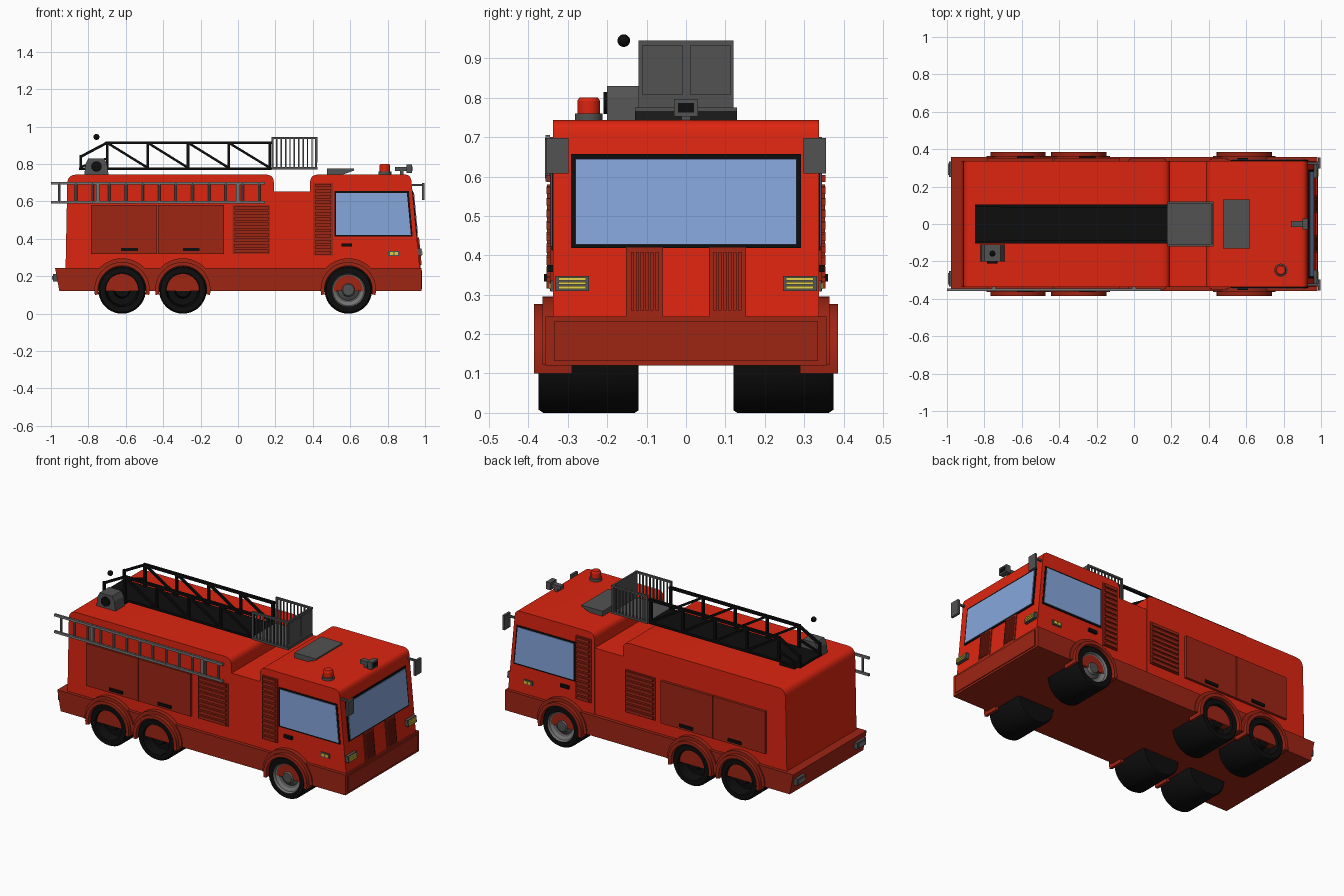
import bpy, bmesh, math
from mathutils import Vector, Matrix

if "Cube" in bpy.data.objects:
    bpy.data.objects.remove(bpy.data.objects["Cube"])

COLOURS = {"red": (0.72, 0.018, 0.005), "dark_red": (0.34, 0.018, 0.007), "black": (0.004, 0.004, 0.004),
           "grey": (0.085, 0.085, 0.085), "light_grey": (0.18, 0.175, 0.175),
           "glass_blue": (0.24, 0.38, 0.72), "lamp_yellow": (0.75, 0.60, 0.06)}
NAMES = list(COLOURS)
MATS = []
for n, c in COLOURS.items():
    m = bpy.data.materials.new(n)
    m.diffuse_color = (*c, 1)
    m.use_nodes = True
    m.node_tree.nodes["Principled BSDF"].inputs["Base Color"].default_value = m.diffuse_color
    MATS.append(m)


class Part:
    """Collects several simple solids into one named object."""
    def __init__(self, name):
        self.name, self.bm = name, bmesh.new()

    def prism(self, pts, y0, y1, mat):          # xz profile swept along y
        a = [self.bm.verts.new((x, y0, z)) for x, z in pts]
        b = [self.bm.verts.new((x, y1, z)) for x, z in pts]
        n = len(pts)
        faces = [self.bm.faces.new(a), self.bm.faces.new(b[::-1])]
        faces += [self.bm.faces.new((a[i], b[i], b[(i + 1) % n], a[(i + 1) % n])) for i in range(n)]
        for f in faces:
            f.material_index = NAMES.index(mat)
        return self

    def box(self, x0, x1, y0, y1, z0, z1, mat):
        return self.prism([(x0, z0), (x1, z0), (x1, z1), (x0, z1)], y0, y1, mat)

    def rod(self, p, q, r, mat, sides=4, r2=None):
        p, q = Vector(p), Vector(q)
        d = q - p
        M = Matrix.Translation((p + q) / 2) @ d.to_track_quat('Z', 'Y').to_matrix().to_4x4()
        if sides == 4:
            M = M @ Matrix.Rotation(math.pi / 4, 4, 'Z')
        out = bmesh.ops.create_cone(self.bm, cap_ends=True, segments=sides, radius1=r,
                                    radius2=r if r2 is None else r2, depth=d.length, matrix=M)
        for f in {f for v in out["verts"] for f in v.link_faces}:
            f.material_index = NAMES.index(mat)
        return self

    def lathe(self, prof, centre, sign, n=40):   # prof: (radius, y, colour of next band)
        rings = []
        for r, y, _ in prof:
            if r == 0:
                rings.append([self.bm.verts.new((centre[0], sign * y, centre[1]))] * n)
            else:
                rings.append([self.bm.verts.new((centre[0] + r * math.cos(2 * math.pi * i / n), sign * y,
                              centre[1] + r * math.sin(2 * math.pi * i / n))) for i in range(n)])
        for k in range(len(prof) - 1):
            for i in range(n):
                j = (i + 1) % n
                q = [rings[k][i], rings[k][j], rings[k + 1][j], rings[k + 1][i]]
                f = self.bm.faces.new(list(dict.fromkeys(q)))
                f.material_index = NAMES.index(prof[k][2])
        return self

    def done(self, smooth=False):
        bmesh.ops.recalc_face_normals(self.bm, faces=self.bm.faces)
        me = bpy.data.meshes.new(self.name)
        self.bm.to_mesh(me)
        self.bm.free()
        for m in MATS:
            me.materials.append(m)
        ob = bpy.data.objects.new(self.name, me)
        bpy.context.collection.objects.link(ob)
        if smooth:
            bpy.ops.object.select_all(action='DESELECT')
            ob.select_set(True)
            bpy.context.view_layer.objects.active = ob
            bpy.ops.object.shade_smooth_by_angle(angle=math.radians(35))
        return ob


def rounded(pts):
    """pts: (x, z, rounding); rounds the profile corners."""
    out = []
    for i, (x, z, r) in enumerate(pts):
        c = Vector((x, z))
        if not r:
            out.append((x, z))
            continue
        a = c + (Vector(pts[i - 1][:2]) - c).normalized() * r
        b = c + (Vector(pts[(i + 1) % len(pts)][:2]) - c).normalized() * r
        for k in range(6):
            t = k / 5
            out.append(tuple(a * (1 - t) ** 2 + c * 2 * t * (1 - t) + b * t * t))
    return out


def fx(z):                                       # cab front slope
    return 0.972 - (z - 0.24) * 0.095


def front_plate(p, y0, y1, z0, z1, off, mat):
    p.prism([(fx(z0) - 0.01, z0), (fx(z0) + off, z0), (fx(z1) + off, z1), (fx(z1) - 0.01, z1)], y0, y1, mat)


# Main volumes
Part("lower_skirt").prism([(-0.955, 0.12), (0.98, 0.12), (0.98, 0.245), (-0.978, 0.245)],
                          -0.357, 0.357, "dark_red").done()
Part("rear_body").prism(rounded([(-0.922, 0.24, 0), (0.192, 0.24, 0), (0.192, 0.744, 0.045), (-0.912, 0.744, 0.05)]),
                        -0.338, 0.338, "red").done(True)
Part("middle_body").box(0.18, 0.40, -0.335, 0.335, 0.24, 0.652, "red").done()
Part("cab").prism(rounded([(0.385, 0.24, 0), (fx(0.24), 0.24, 0), (fx(0.744), 0.744, 0.035), (0.385, 0.744, 0.045)]),
                  -0.338, 0.338, "red").done(True)
Part("front_bumper_panel").box(0.975, 0.985, -0.335, 0.335, 0.132, 0.232, "dark_red").done()

# Wheels and arches
AXLES = (-0.62, -0.295, 0.59)
tyre = [(0, 0.12, "black"), (0.12, 0.12, "black"), (0.127, 0.13, "black"), (0.127, 0.362, "black"),
        (0.119, 0.374, "black")]
front_hub = [(0.09, 0.374, "light_grey"), (0.084, 0.36, "light_grey"), (0.066, 0.352, "grey"),
             (0.056, 0.340, "grey"), (0.036, 0.350, "light_grey"), (0.03, 0.366, "grey"), (0, 0.366, "grey")]
rear_hub = [(0.09, 0.374, "black"), (0.08, 0.31, "black"), (0.045, 0.31, "black"),
            (0.038, 0.35, "black"), (0, 0.35, "black")]
for i, x in enumerate(AXLES):
    for s, side in ((-1, "right"), (1, "left")):
        Part(f"wheel_{i}_{side}").lathe(tyre + (front_hub if i == 2 else rear_hub), (x, 0.127), s).done(True)
        arc = [math.radians(-11 + 202 * k / 24) for k in range(25)]
        for lo, hi, y in ((0.128, 0.148, 0.386), (0.14, 0.168, 0.364)):
            ring = [(x + hi * math.cos(a), 0.128 + hi * math.sin(a)) for a in arc]
            ring += [(x + lo * math.cos(a), 0.128 + lo * math.sin(a)) for a in reversed(arc)]
            if y < 0.37:
                ring = [(px, max(pz, 0.121)) for px, pz in ring]
            Part(f"wheel_arch_{i}_{side}").prism(ring, s * 0.29, s * y, "dark_red").done(True)

# Side details, both sides
for s, side in ((-1, "right"), (1, "left")):
    w = Part(f"side_window_{side}")
    for g, y, mat in ((0.01, 0.341, "black"), (0, 0.344, "glass_blue")):
        w.prism([(0.525 - g, 0.422 - g), (0.924 + g, 0.422 - g), (0.903 + g, 0.645 + g), (0.525 - g, 0.645 + g)],
                s * 0.33, s * y, mat)
    w.done()
    d = Part(f"locker_doors_{side}")
    d.box(-0.785, -0.432, s * 0.33, s * 0.353, 0.32, 0.58, "dark_red")
    d.box(-0.428, -0.075, s * 0.33, s * 0.353, 0.32, 0.58, "dark_red").done()
    h = Part(f"door_handles_{side}")
    for x, z, l, y in ((-0.58, 0.343, 0.045, 0.36), (-0.25, 0.343, 0.045, 0.36), (0.582, 0.367, 0.028, 0.352)):
        h.box(x - l, x + l, s * 0.33, s * y, z - 0.009, z + 0.009, "black")
    h.done()
    for nm, x0, x1, z0, z1, n in (("rear", -0.03, 0.172, 0.32, 0.58, 9), ("cab", 0.405, 0.508, 0.31, 0.70, 13)):
        g = Part(f"{nm}_louvre_{side}").box(x0, x1, s * 0.33, s * 0.345, z0, z1, "dark_red")
        st = (z1 - z0) / n
        for k in range(n):
            zc = z0 + st * (k + 0.5)
            g.box(x0 + 0.01, x1 - 0.01, s * 0.34, s * 0.354, zc - st * 0.3, zc + st * 0.3, "dark_red")
        g.done()
    m = Part(f"side_marker_{side}").box(0.803, 0.863, s * 0.33, s * 0.344, 0.308, 0.336, "grey")
    for x in (0.822, 0.846):
        m.box(x - 0.01, x + 0.01, s * 0.33, s * 0.348, 0.314, 0.330, "lamp_yellow")
    m.done()

    # Front and rear lamps, grille, mirror
    lamp = Part(f"headlight_{side}")
    ya, yb = sorted((s * 0.246, s * 0.332))
    front_plate(lamp, ya, yb, 0.31, 0.348, 0.018, "grey")
    for z in (0.318, 0.329, 0.340):
        front_plate(lamp, ya + 0.008, yb - 0.008, z - 0.0035, z + 0.0035, 0.022, "lamp_yellow")
    lamp.done()
    ya, yb = sorted((s * 0.058, s * 0.152))
    g = Part(f"front_grille_{side}")
    front_plate(g, ya, yb, 0.245, 0.42, 0.005, "dark_red")
    for k in range(6):
        y = ya + 0.016 + k * 0.0125
        front_plate(g, y - 0.004, y + 0.004, 0.26, 0.408, 0.012, "dark_red")
    g.done()
    ya, yb = sorted((s * 0.25, s * 0.335))
    Part(f"tail_light_{side}").box(-0.99, -0.955, ya, yb, 0.172, 0.212, "grey").box(
        -0.994, -0.98, ya + 0.012, yb - 0.012, 0.182, 0.202, "light_grey").done()
    ya, yb = sorted((s * 0.298, s * 0.356))
    Part(f"mirror_{side}").box(0.984, 0.998, ya, yb, 0.608, 0.698, "grey").rod(
        (0.92, s * 0.325, 0.688), (0.99, s * 0.325, 0.688), 0.008, "grey").done()

# Windscreen with black surround
w = Part("windscreen")
front_plate(w, -0.292, 0.292, 0.418, 0.657, 0.004, "black")
front_plate(w, -0.28, 0.28, 0.428, 0.645, 0.008, "glass_blue")
w.done()

# Roof equipment
Part("roof_hatch").prism([(0.475, 0.74), (0.55, 0.74), (0.62, 0.765), (0.62, 0.775), (0.475, 0.775)],
                         -0.13, 0.13, "grey").done()
b = Part("beacon").rod((0.785, -0.247, 0.74), (0.785, -0.247, 0.76), 0.035, "grey", 24)
b.rod((0.785, -0.247, 0.76), (0.785, -0.247, 0.792), 0.029, "red", 24)
b.rod((0.785, -0.247, 0.792), (0.785, -0.247, 0.801), 0.029, "red", 24, 0.023).done(True)
h = Part("roof_horn").box(0.865, 0.885, -0.012, 0.012, 0.735, 0.775, "grey")
h.box(0.84, 0.91, -0.016, 0.016, 0.762, 0.785, "grey").box(0.90, 0.93, -0.03, 0.03, 0.752, 0.797, "grey")
h.box(0.929, 0.933, -0.02, 0.02, 0.762, 0.787, "black").done()

# Control station with dial and knob
c = Part("control_station").prism([(-0.822, 0.742), (-0.692, 0.742), (-0.70, 0.80), (-0.715, 0.83), (-0.80, 0.83),
                                   (-0.815, 0.80)], -0.20, -0.11, "grey")
c.rod((-0.757, -0.195, 0.787), (-0.757, -0.21, 0.787), 0.028, "black", 24).done()
k = Part("control_knob")
bmesh.ops.create_uvsphere(k.bm, u_segments=16, v_segments=10, radius=0.016,
                          matrix=Matrix.Translation((-0.757, -0.158, 0.945)))
for f in k.bm.faces:
    f.material_index = NAMES.index("black")
k.done(True)

# Aerial ladder truss
t = Part("aerial_ladder").box(-0.85, 0.18, -0.105, 0.105, 0.768, 0.782, "black")
t.box(-0.80, -0.70, -0.09, 0.09, 0.74, 0.77, "black")
posts = (-0.70, -0.483, -0.267, -0.05, 0.17)
for y in (-0.097, 0.097):
    t.rod((-0.708, y, 0.914), (0.18, y, 0.914), 0.011, "black")
    t.rod((-0.70, y, 0.914), (-0.84, y, 0.84), 0.010, "black")
    t.rod((-0.84, y, 0.848), (-0.84, y, 0.77), 0.010, "black")
    t.rod((-0.84, y, 0.785), (-0.70, y, 0.83), 0.008, "black")
    for i, x in enumerate(posts):
        t.rod((x, y, 0.775), (x, y, 0.914), 0.010, "black")
        if i < 4:
            t.rod((x, y, 0.914), (posts[i + 1], y, 0.78), 0.009, "black")
t.done()

# Rescue basket: floor, solid end, barred sides
k = Part("basket").box(0.178, 0.425, -0.12, 0.12, 0.772, 0.785, "grey")
k.box(0.412, 0.422, -0.12, 0.12, 0.785, 0.945, "grey")
for y in (-0.06, 0.062):
    k.box(0.42, 0.426, y - 0.052, y + 0.052, 0.808, 0.933, "grey")
for y in (-0.115, 0.115):
    k.box(0.178, 0.425, y - 0.006, y + 0.006, 0.934, 0.945, "grey")
    k.box(0.178, 0.19, y - 0.006, y + 0.006, 0.78, 0.94, "grey")
    for i in range(1, 10):
        k.rod((0.184 + i * 0.0235, y, 0.78), (0.184 + i * 0.0235, y, 0.94), 0.005, "grey")
k.done()

# Loose ladder carried on the right side only
l = Part("side_ladder")
for z in (0.595, 0.698):
    l.box(-1.0, 0.145, -0.357, -0.345, z - 0.007, z + 0.007, "light_grey")
for i in range(13):
    x = -0.955 + i * 0.089
    l.rod((x, -0.351, 0.595), (x, -0.351, 0.698), 0.007, "light_grey", 8)
for x in (-0.75, 0.0):
    l.box(x - 0.01, x + 0.01, -0.35, -0.33, 0.59, 0.70, "light_grey")
l.done()
